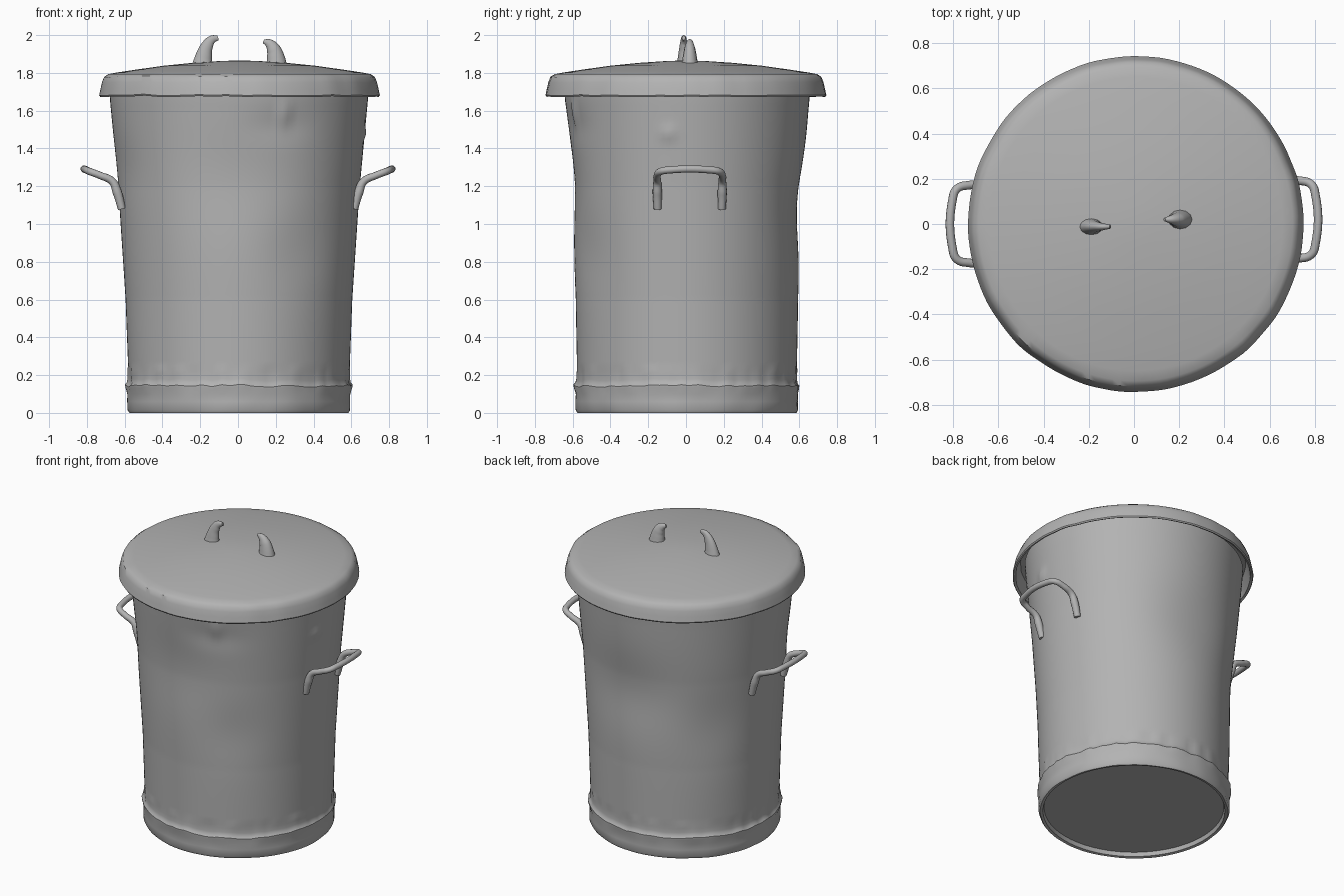
import bpy, bmesh, math
from mathutils import Vector, noise

cube = bpy.data.objects.get("Cube")
if cube:
    bpy.data.objects.remove(cube, do_unlink=True)

metal = bpy.data.materials.new("galvanised grey")
metal.use_nodes = True
grey = (0.45, 0.45, 0.45, 1)
metal.diffuse_color = grey
metal.node_tree.nodes["Principled BSDF"].inputs["Base Color"].default_value = grey


def finish(obj, angle=40):
    bpy.ops.object.select_all(action="DESELECT")
    obj.select_set(True)
    bpy.context.view_layer.objects.active = obj
    if obj.type == "CURVE":
        bpy.ops.object.convert(target="MESH")
        obj = bpy.context.object
    obj.data.materials.clear()
    obj.data.materials.append(metal)
    bpy.ops.object.shade_smooth_by_angle(angle=math.radians(angle))
    return obj


def refine(profile, step):
    """Subdivide a profile so that dents have vertices to move."""
    out = [profile[0]]
    for a, b in zip(profile, profile[1:]):
        n = max(1, round(math.dist(a, b) / step))
        out += [tuple(p + (q - p) * i / n for p, q in zip(a, b)) for i in range(1, n + 1)]
    return out


def revolve(name, profile, warp, segs=128):
    """Spin an (r, z) profile round z; points with r = 0 become poles."""
    bm = bmesh.new()
    rings = []
    for r, z in profile:
        count = segs if r > 0 else 1
        rings.append([bm.verts.new(warp(r, 2 * math.pi * i / segs, z)) for i in range(count)])
    for a, b in zip(rings, rings[1:]):
        for i in range(segs):
            j = (i + 1) % segs
            quad = [a[i % len(a)], a[j % len(a)], b[j % len(b)], b[i % len(b)]]
            bm.faces.new(list(dict.fromkeys(quad)))
    bmesh.ops.recalc_face_normals(bm, faces=bm.faces)
    mesh = bpy.data.meshes.new(name)
    bm.to_mesh(mesh)
    bm.free()
    obj = bpy.data.objects.new(name, mesh)
    bpy.context.collection.objects.link(obj)
    return finish(obj)


def tube(name, points, radii, depth, at=(0, 0, 0), scale=(1, 1, 1)):
    """Smooth tube through points with a radius factor at each."""
    cu = bpy.data.curves.new(name, "CURVE")
    cu.dimensions = "3D"
    cu.bevel_depth, cu.bevel_resolution, cu.resolution_u = depth, 4, 8
    cu.use_fill_caps = True
    sp = cu.splines.new("BEZIER")
    sp.bezier_points.add(len(points) - 1)
    for bp, co, r in zip(sp.bezier_points, points, radii):
        bp.co, bp.radius = co, r
        bp.handle_left_type = bp.handle_right_type = "AUTO"
    obj = bpy.data.objects.new(name, cu)
    obj.location, obj.scale = at, scale
    bpy.context.collection.objects.link(obj)
    return finish(obj, 60)


# Dents and bumps in the wall: angle, height, angular width, height width, depth
DENTS = [(-90, 1.25, 28, 0.28, -0.025), (90, 1.1, 30, 0.25, -0.03),
         (-60, 0.85, 18, 0.2, -0.012), (-70, 1.52, 15, 0.08, -0.01),
         (-69, 1.58, 1.8, 0.07, 0.02), (-9, 1.48, 3, 0.04, 0.015),
         (140, 0.9, 20, 0.25, -0.015), (200, 1.3, 20, 0.15, -0.008)]


def dented(r, a, z):
    x, y = math.cos(a), math.sin(a)
    if r > 0.57 and z > 0.1:
        for deg, h, wa, wh, d in DENTS:
            off = (math.degrees(a) - deg + 180) % 360 - 180
            r += d * math.exp(-(off / wa) ** 2 - ((z - h) / wh) ** 2)
    # ragged seam above the bottom band
    if 0.1 < z < 0.24:
        ragged = noise.noise(Vector((x * 9, y * 9, z * 4)))
        r += 0.008 * ragged
        z += 0.012 * ragged
    elif z <= 0.1 and r > 0.57:
        r += 0.006 * noise.noise(Vector((x * 4, y * 4, z * 8)))
    # the mouth is squeezed slightly from front to back
    squeeze = 1 - 0.05 * max(0, min(1, z / 1.6))
    return (r * x + 0.005, r * y * squeeze + 0.005, z)


# Can body: recessed floor, bottom band and flared wall
wall = refine([(0.585, 0.2), (0.6, 0.6), (0.64, 1.2), (0.682, 1.65), (0.688, 1.74)], 0.025)
body = [(0, 0.03), (0.3, 0.03), (0.555, 0.03), (0.562, 0.004), (0.58, 0), (0.589, 0.015),
        (0.59, 0.06), (0.59, 0.1), (0.597, 0.13), (0.598, 0.143), (0.588, 0.155), (0.585, 0.175)]
revolve("can_body", body + wall + [(0.66, 1.74), (0, 1.74)], dented)


def lid_warp(r, a, z):
    x, y = math.cos(a), math.sin(a)
    if z < 1.78 and r > 0.65:
        n = noise.noise(Vector((x * 5, y * 5, 3)))
        r += 0.005 * n
        z += 0.007 * n
    return (r * x + 0.008, r * y, z)


# Shallow domed lid with a drooping rim and a hollow underside
lid = [(0, 1.866), (0.1, 1.863), (0.25, 1.853), (0.4, 1.838), (0.55, 1.817), (0.65, 1.802),
       (0.695, 1.793), (0.717, 1.778), (0.728, 1.75), (0.736, 1.715), (0.743, 1.682),
       (0.738, 1.674), (0.724, 1.68), (0.712, 1.72), (0.695, 1.765), (0.4, 1.805), (0, 1.83)]
revolve("lid", lid, lid_warp)

# Bent side handles whose ends are flattened onto the wall
for name, side, y0 in (("left_handle", 1, 0.02), ("right_handle", -1, 0.0)):
    half = [(0.615, 0.17, 1.08), (0.64, 0.172, 1.17), (0.665, 0.172, 1.225),
            (0.73, 0.172, 1.257), (0.785, 0.155, 1.278), (0.803, 0.11, 1.286)]
    pts = [(side * x, y, z) for x, y, z in half]
    pts += [(x, -y, z) for x, y, z in reversed(pts)]
    radii = [1.1, 1.3, 1.1, 1, 1, 1]
    tube(name, pts, radii + radii[::-1], 0.019, at=(0, y0, 0))

# Broken stubs of the lid grip, curling towards each other
tube("lid_stub_right", [(-0.19, 0, 1.82), (-0.183, 0, 1.88), (-0.165, 0, 1.94),
                        (-0.138, 0, 1.976), (-0.105, 0, 1.985)],
     [1.2, 0.9, 0.65, 0.45, 0.25], 0.05, at=(0, -0.012, 0), scale=(1, 0.7, 1))
tube("lid_stub_left", [(0.205, 0, 1.82), (0.2, 0, 1.88), (0.188, 0, 1.925),
                       (0.165, 0, 1.955), (0.135, 0, 1.968)],
     [1.2, 0.95, 0.75, 0.5, 0.2], 0.05, at=(0, 0.02, 0), scale=(1, 0.8, 1))
